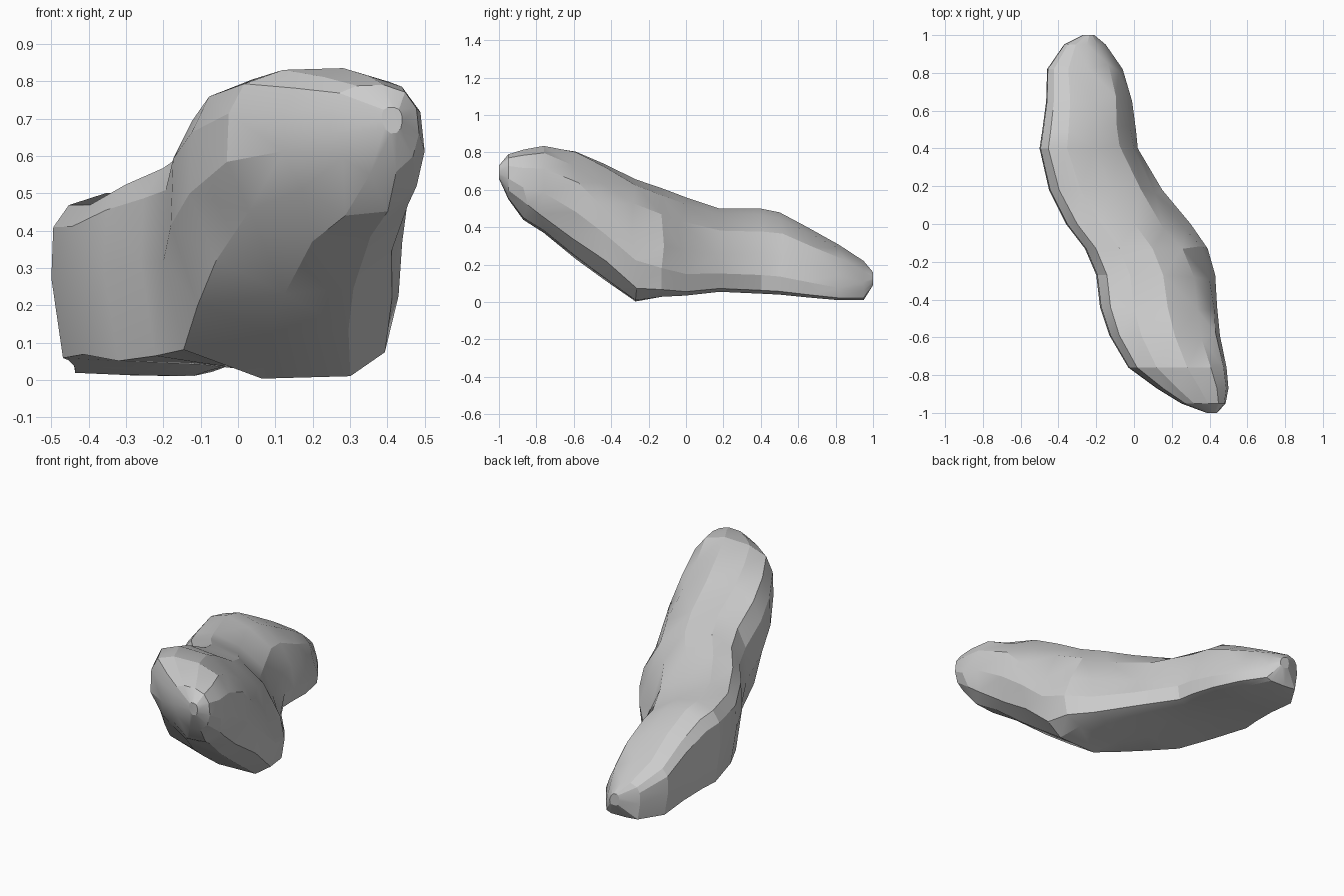
import bpy, bmesh, random
from mathutils import Vector

if "Cube" in bpy.data.objects:
    bpy.data.objects.remove(bpy.data.objects["Cube"])

random.seed(5)

# Stations along the rock: y, x min, x max, z min, z max, blend (0 = flat-based, 1 = rounded overhang)
stations = [
    (-1.00, 0.385, 0.44, 0.66, 0.73, 1.0),
    (-0.95, 0.25, 0.485, 0.55, 0.79, 1.0),
    (-0.87, 0.12, 0.50, 0.44, 0.815, 1.0),
    (-0.76, -0.03, 0.49, 0.37, 0.835, 1.0),
    (-0.59, -0.13, 0.455, 0.23, 0.81, 0.9),
    (-0.44, -0.18, 0.44, 0.12, 0.745, 0.75),
    (-0.27, -0.20, 0.43, 0.00, 0.66, 0.5),
    (-0.13, -0.26, 0.39, 0.025, 0.61, 0.2),
    (0.00, -0.36, 0.30, 0.035, 0.56, 0.0),
    (0.18, -0.45, 0.15, 0.055, 0.50, 0.0),
    (0.40, -0.50, 0.02, 0.045, 0.50, 0.0),
    (0.50, -0.485, 0.01, 0.04, 0.48, 0.0),
    (0.65, -0.465, -0.01, 0.025, 0.40, 0.0),
    (0.82, -0.46, -0.06, 0.01, 0.305, 0.0),
    (0.95, -0.37, -0.15, 0.01, 0.22, 0.1),
    (1.00, -0.27, -0.21, 0.09, 0.16, 0.5),
]

# Cross-sections in unit coordinates, listed clockwise from the lower left
flat_base = [(.06, .03), (0, .50), (.01, .80), (.09, .93), (.28, 1), (.55, .93),
             (.80, .74), (.95, .46), (1, .22), (.98, .04), (.85, 0), (.40, .01)]
overhang = [(.13, .18), (0, .46), (.01, .74), (.09, .91), (.29, .99), (.60, 1),
            (.84, .92), (.97, .74), (1, .46), (.93, .20), (.74, .03), (.44, 0)]


def rock_section(station):
    """Blend the two cross-sections and fit them to one station."""
    y, x0, x1, z0, z1, blend = station
    points = []
    for i, ((ua, va), (ub, vb)) in enumerate(zip(flat_base, overhang)):
        t = blend ** 2 if 5 <= i <= 7 else blend  # the right shoulder stays sloped longer
        u, v, dy = ua + (ub - ua) * t, va + (vb - va) * t, 0
        # small irregularity, kept off the resting face and the outline
        if 0.05 < v < 0.9 and 0.03 < u < 0.97 and abs(y) < 0.9:
            u += random.uniform(-.015, .015)
            v += random.uniform(-.02, .02)
            dy = random.uniform(-.03, .03)
        points.append(Vector((x0 + u * (x1 - x0), y + dy, z0 + v * (z1 - z0))))
    return points


# Loft the rock body and close both ends
bm = bmesh.new()
rings = [[bm.verts.new(p) for p in rock_section(s)] for s in stations]
n = len(flat_base)
for a, b in zip(rings, rings[1:]):
    for i in range(n):
        k = (i + 1) % n
        bm.faces.new((a[i], a[k], b[k], b[i]))
bm.faces.new(rings[0])
bm.faces.new(rings[-1])
bmesh.ops.triangulate(bm, faces=[f for f in bm.faces if len(f.verts) == 4], quad_method='SHORT_EDGE')
bmesh.ops.recalc_face_normals(bm, faces=bm.faces)
mesh = bpy.data.meshes.new("long_rock")
bm.to_mesh(mesh)
bm.free()
rock = bpy.data.objects.new("long_rock", mesh)
bpy.context.collection.objects.link(rock)

# Faceted look with soft shading over shallow angles
bpy.context.view_layer.objects.active = rock
rock.select_set(True)
bpy.ops.object.shade_smooth_by_angle(angle=0.35)
